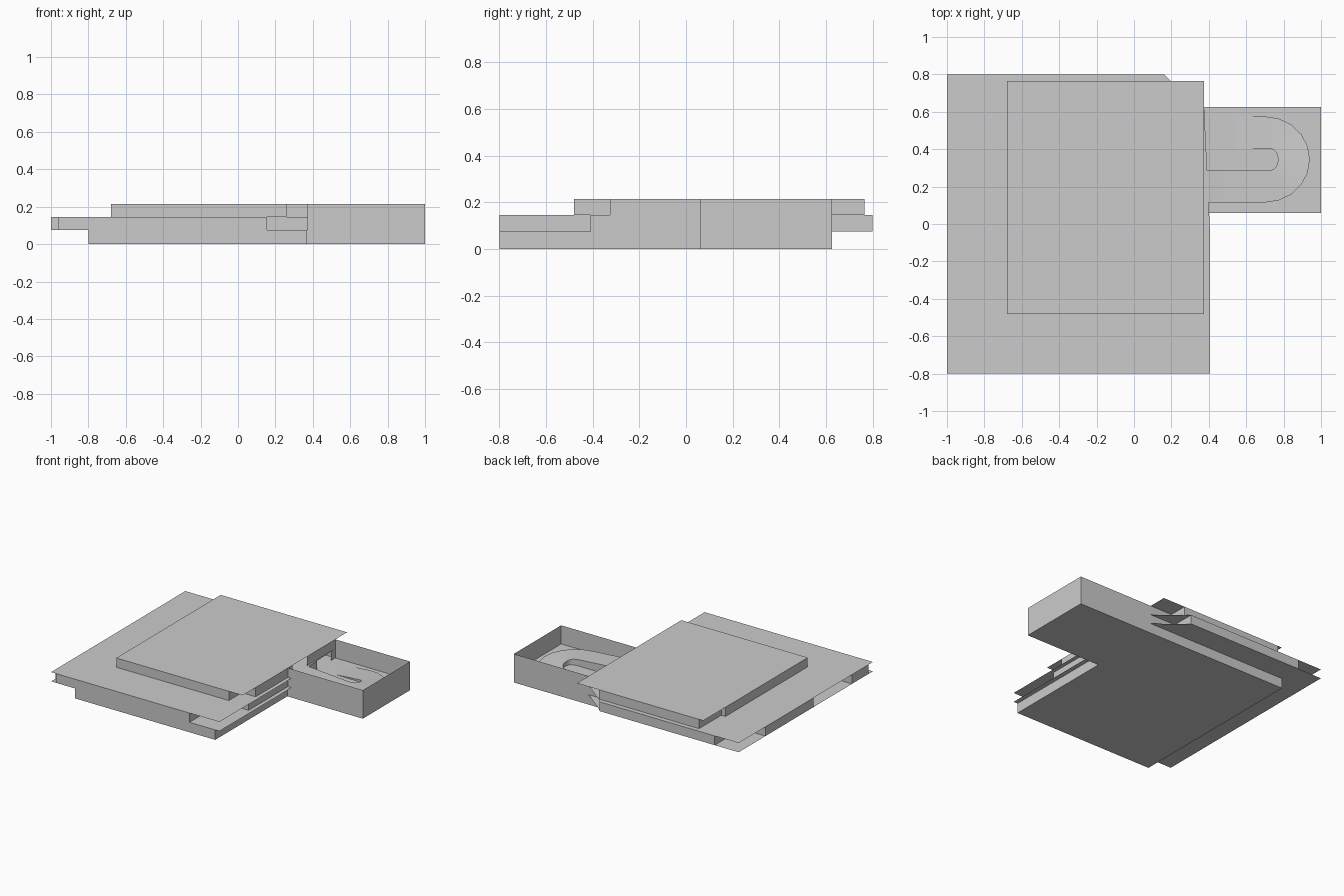
import bpy, bmesh, math

if "Cube" in bpy.data.objects:
    bpy.data.objects.remove(bpy.data.objects["Cube"])

Z0, Z1, Z2, Z3 = 0.0, 0.075, 0.145, 0.215


def finish(name, bm):
    me = bpy.data.meshes.new(name)
    bm.to_mesh(me)
    bm.free()
    ob = bpy.data.objects.new(name, me)
    bpy.context.collection.objects.link(ob)
    return ob


def slab(name, outline, z):
    """Thin flat sheet from a plan outline."""
    bm = bmesh.new()
    bm.faces.new([bm.verts.new((x, y, z)) for x, y in outline])
    bmesh.ops.triangulate(bm, faces=bm.faces[:])
    return finish(name, bm)


def walls(name, path, z0, z1, closed=False):
    """Vertical sheets following a plan path."""
    bm = bmesh.new()
    lo = [bm.verts.new((x, y, z0)) for x, y in path]
    hi = [bm.verts.new((x, y, z1)) for x, y in path]
    n = len(path)
    for i in range(n if closed else n - 1):
        j = (i + 1) % n
        bm.faces.new((lo[i], lo[j], hi[j], hi[i]))
    return finish(name, bm)


def rect(x0, y0, x1, y1):
    return [(x0, y0), (x1, y0), (x1, y1), (x0, y1)]


# Ground floor
slab("ground_floor", rect(-0.8, -0.8, 0.37, 0.625), Z0)
walls("ground_walls", rect(-0.8, -0.8, 0.37, 0.625), Z0, Z1, True)

# Middle storey: two sheets with the same notched outline
middle_plan = [(-1, -0.8), (0.405, -0.8), (0.405, -0.015), (0.375, -0.015),
               (0.375, 0.625), (0.19, 0.625), (0.19, 0.77), (0.16, 0.77),
               (0.16, 0.8), (-1, 0.8)]
slab("middle_floor", middle_plan, Z1)
slab("upper_floor", middle_plan, Z2)

# Middle storey walls with recessed corners, open where the ramp enters
walls("middle_walls", [
    (0.375, 0.575), (0.375, 0.625), (0.16, 0.625), (0.16, 0.8), (-0.8, 0.8),
    (-0.8, 0.48), (-1, 0.48), (-1, -0.09), (-0.8, -0.09), (-0.8, -0.55),
    (-1, -0.55), (-1, -0.75), (-0.96, -0.75), (-0.96, -0.8), (0.155, -0.8),
    (0.155, -0.41), (0.375, -0.41), (0.375, 0.405)], Z1, Z2)

# Upper storey walls and roof
walls("upper_walls", [
    (0.375, 0.285), (0.375, 0.625), (0.19, 0.625), (0.19, 0.765),
    (-0.645, 0.765), (-0.645, 0.5), (-0.68, 0.5), (-0.68, -0.48),
    (0.26, -0.48), (0.26, -0.325), (0.375, -0.325), (0.375, 0.115)], Z2, Z3)
slab("roof", rect(-0.68, -0.48, 0.375, 0.765), Z3)

# Open-topped ramp enclosure
walls("ramp_enclosure_walls",
      [(0.37, 0.06), (1, 0.06), (1, 0.625), (0.37, 0.625)], Z0, Z3)
slab("ramp_enclosure_base", rect(0.37, 0.06, 1, 0.625), Z0)
slab("ramp_enclosure_floor", rect(0.375, 0.06, 1, 0.625), Z1)

# U-shaped ramp: outer and inner edges sampled together
outer = [(0.54, 0.575), (0.70, 0.575)]
inner = [(0.54, 0.405), (0.70, 0.405)]
for i in range(1, 10):
    a = math.radians(90 - 18 * i)
    outer.append((0.70 + 0.24 * math.cos(a), 0.345 + 0.23 * math.sin(a)))
    inner.append((0.70 + 0.07 * math.cos(a) ** 0.6, 0.345 + 0.06 * math.sin(a)))
outer += [(0.70, 0.115), (0.375, 0.115)]
inner += [(0.70, 0.285), (0.375, 0.285)]
dist = [0]
for i in range(1, len(outer)):
    m0 = [(outer[i - 1][k] + inner[i - 1][k]) / 2 for k in (0, 1)]
    m1 = [(outer[i][k] + inner[i][k]) / 2 for k in (0, 1)]
    dist.append(dist[-1] + math.dist(m0, m1))
bm = bmesh.new()
rows = []
for o, n, d in zip(outer, inner, dist):
    z = Z1 + (Z2 - Z1) * d / dist[-1]
    rows.append([bm.verts.new(p) for p in
                 ((*o, Z1), (*o, z + 0.001), (*n, z + 0.001), (*n, Z1))])
for r, s in zip(rows, rows[1:]):
    for k in range(3):
        bm.faces.new((r[k], r[k + 1], s[k + 1], s[k]))
bmesh.ops.recalc_face_normals(bm, faces=bm.faces[:])
ramp = finish("curved_ramp", bm)
bpy.context.view_layer.objects.active = ramp
ramp.select_set(True)
bpy.ops.object.shade_smooth_by_angle(angle=math.radians(30))
